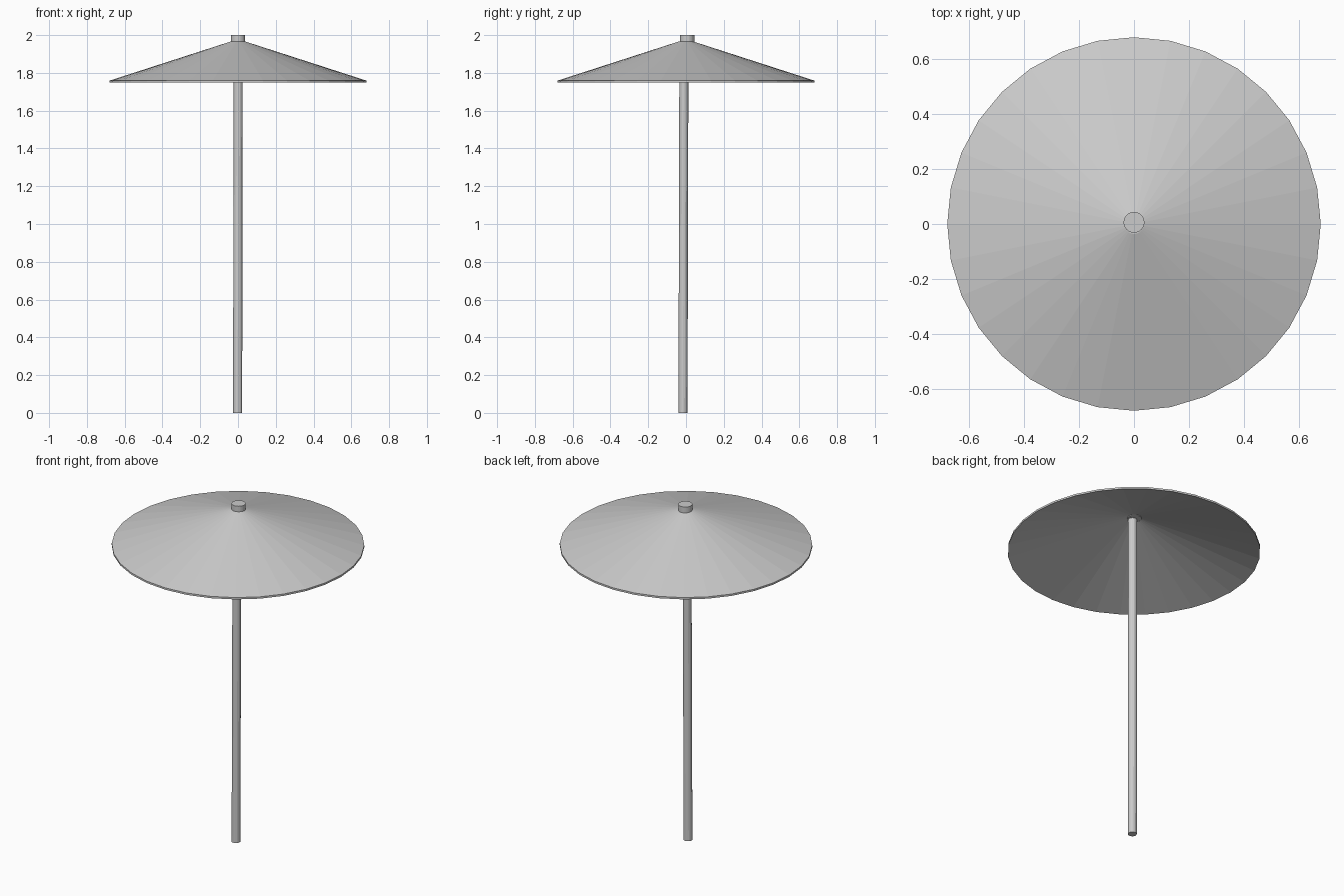
import bpy, bmesh, math
from mathutils import Vector

if "Cube" in bpy.data.objects:
    bpy.data.objects.remove(bpy.data.objects["Cube"])


def lathe(name, profile, segments, bottom=(0, 0), top=(0, 0)):
    """Revolve a closed (radius, z) loop; ends on the axis use radius 0.
    The axis leans from the bottom (x, y) to the top (x, y)."""
    bm = bmesh.new()
    z0 = min(z for r, z in profile)
    z1 = max(z for r, z in profile)
    rings = []
    for r, z in profile:
        c = Vector(bottom).lerp(Vector(top), (z - z0) / (z1 - z0))
        if r == 0:
            rings.append([bm.verts.new((c.x, c.y, z))] * segments)
        else:
            rings.append([bm.verts.new((c.x + r * math.cos(2 * math.pi * i / segments),
                                        c.y + r * math.sin(2 * math.pi * i / segments), z))
                          for i in range(segments)])
    for a, b in zip(rings, rings[1:]):
        for i in range(segments):
            j = (i + 1) % segments
            corners = dict.fromkeys((a[i], a[j], b[j], b[i]))
            bm.faces.new(list(corners))
    bmesh.ops.recalc_face_normals(bm, faces=bm.faces)
    mesh = bpy.data.meshes.new(name)
    bm.to_mesh(mesh)
    bm.free()
    obj = bpy.data.objects.new(name, mesh)
    bpy.context.collection.objects.link(obj)
    return obj


# Thin conical canopy with a hollow underside
lathe("canopy", [(0, 1.955), (0.04, 1.955), (0.68, 1.748), (0.68, 1.759),
                 (0.036, 1.967), (0, 1.967)], 32)

# Pole, set slightly off centre with a faint lean
lathe("pole", [(0, 0), (0.024, 0), (0.024, 1.96), (0, 1.96)], 16,
      bottom=(-0.002, -0.016), top=(0.001, -0.011))

# Cap on the tip of the canopy
lathe("top_cap", [(0, 1.95), (0.038, 1.95), (0.038, 2.0), (0, 2.0)], 24,
      bottom=(0, 0.006), top=(0, 0.006))
